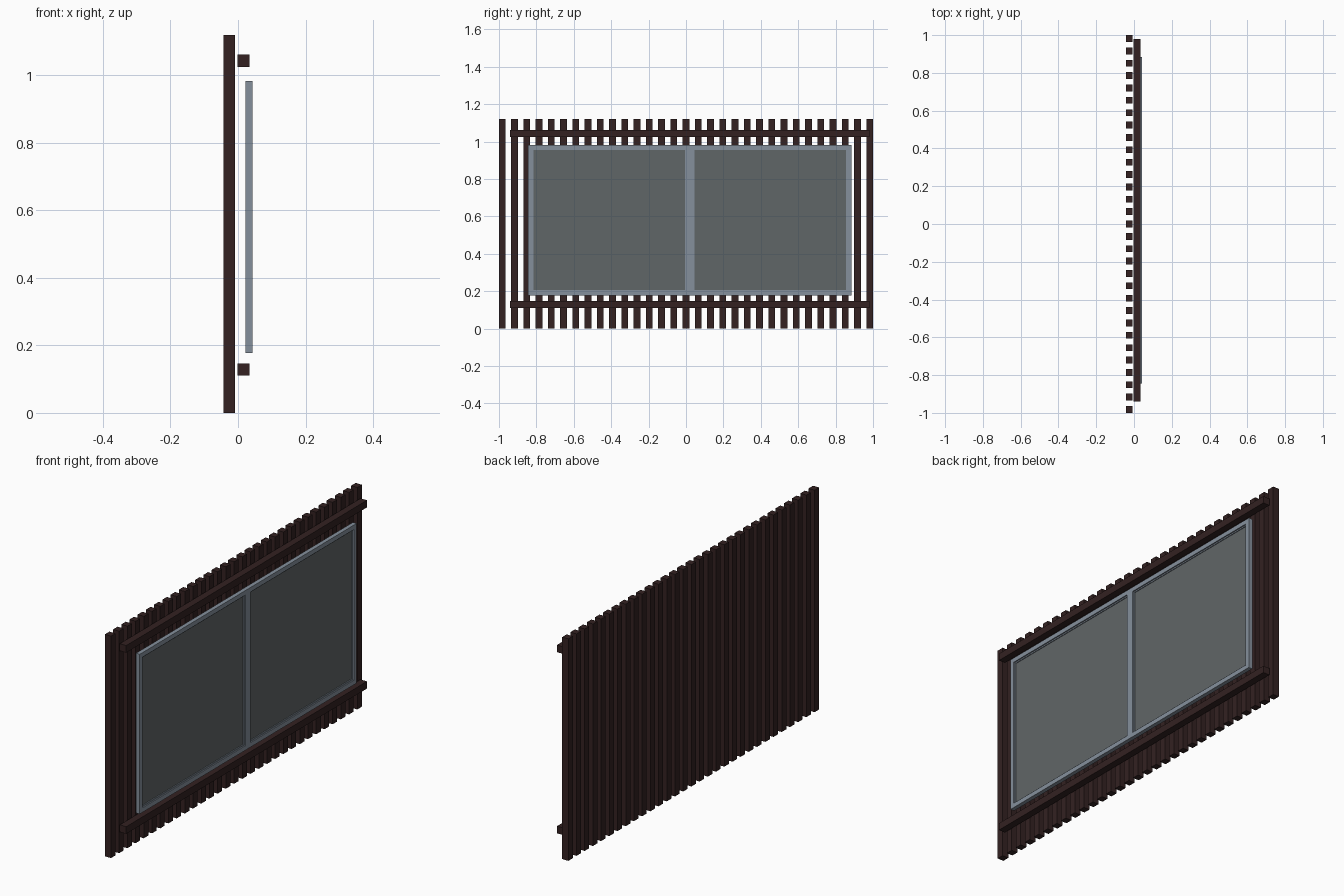
import bpy, bmesh

if "Cube" in bpy.data.objects:
    bpy.data.objects.remove(bpy.data.objects["Cube"])


def material(name, rgb):
    m = bpy.data.materials.new(name)
    m.diffuse_color = (*rgb, 1)
    m.use_nodes = True
    m.node_tree.nodes["Principled BSDF"].inputs["Base Color"].default_value = m.diffuse_color
    return m


wood = material("dark_brown_wood", (0.033, 0.0155, 0.0155))
metal = material("blue_grey_frame", (0.235, 0.28, 0.335))
glass = material("grey_glass", (0.118, 0.132, 0.137))


def boxes(name, ranges, mat, bevel=0):
    """One object from boxes given as (x0, x1, y0, y1, z0, z1)."""
    bm = bmesh.new()
    for x0, x1, y0, y1, z0, z1 in ranges:
        vs = bmesh.ops.create_cube(bm, size=1)["verts"]
        for v in vs:
            v.co.x = x1 if v.co.x > 0 else x0
            v.co.y = y1 if v.co.y > 0 else y0
            v.co.z = z1 if v.co.z > 0 else z0
    me = bpy.data.meshes.new(name)
    bm.to_mesh(me)
    bm.free()
    me.materials.append(mat)
    ob = bpy.data.objects.new(name, me)
    bpy.context.collection.objects.link(ob)
    if bevel:
        b = ob.modifiers.new("bevel", "BEVEL")
        b.width, b.segments = bevel, 1
    return ob


def border(x0, x1, y0, y1, z0, z1, w):
    """Four bars forming a rectangular border of width w."""
    return [(x0, x1, y0, y1, z0, z0 + w), (x0, x1, y0, y1, z1 - w, z1),
            (x0, x1, y0, y0 + w, z0 + w, z1 - w),
            (x0, x1, y1 - w, y1, z0 + w, z1 - w)]


# Vertical slats
W, N = 0.036, 31
step = (2 - W) / (N - 1)
boxes("slats", [(-0.043, -0.009, -1 + i * step, -1 + i * step + W, 0, 1.12)
                for i in range(N)], wood)

# Horizontal rails
boxes("rails", [(-0.002, 0.034, -0.94, 0.98, z, z + 0.036)
                for z in (0.111, 1.025)], wood)

# Window frame with centre mullion
Y0, Y1, Z0, Z1, F = -0.845, 0.885, 0.177, 0.983, 0.023
boxes("window_frame", border(0.022, 0.043, Y0, Y1, Z0, Z1, F)
      + [(0.022, 0.043, 0.0, 0.04, Z0 + F, Z1 - F)], metal)

# Glazing beads and panes, one set for each side of the mullion
for side, a, b in (("left", Y0 + F, 0.0), ("right", 0.04, Y1 - F)):
    boxes(side + "_bead", border(0.026, 0.037, a, b, Z0 + F, Z1 - F, 0.006), metal)
    boxes(side + "_pane", [(0.029, 0.033, a, b, Z0 + F, Z1 - F)], glass)
